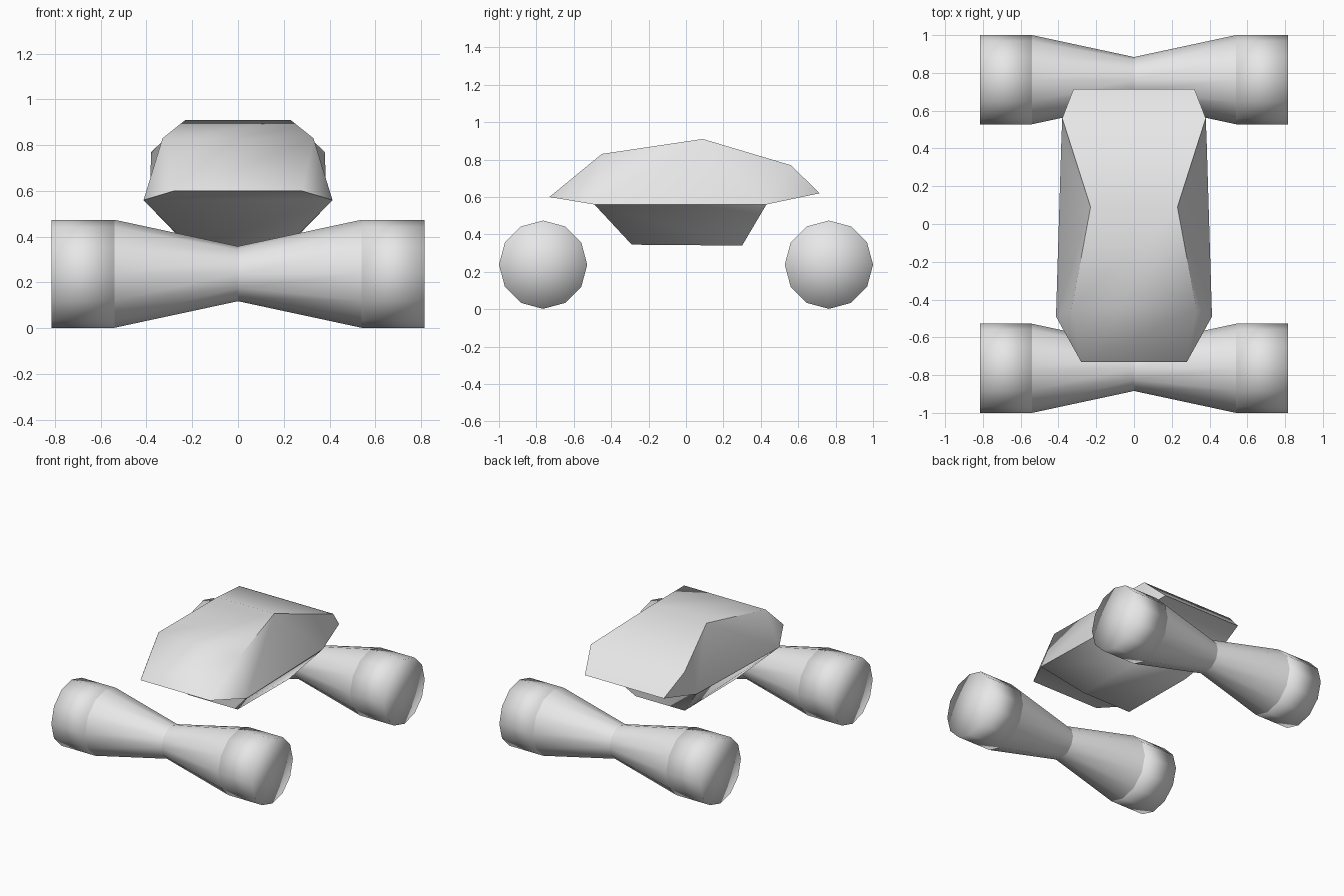
import bpy, bmesh, math
from mathutils import Matrix

cube = bpy.data.objects.get("Cube")
if cube:
    bpy.data.objects.remove(cube, do_unlink=True)

grey = bpy.data.materials.new("light_grey")
grey.use_nodes = True
grey.diffuse_color = (0.8, 0.8, 0.8, 1)
grey.node_tree.nodes["Principled BSDF"].inputs["Base Color"].default_value = (0.8, 0.8, 0.8, 1)


def finish(name, bm, angle):
    """Turn a bmesh into a smooth shaded object with sharp edges kept."""
    bmesh.ops.recalc_face_normals(bm, faces=bm.faces[:])
    mesh = bpy.data.meshes.new(name)
    bm.to_mesh(mesh)
    bm.free()
    mesh.materials.append(grey)
    obj = bpy.data.objects.new(name, mesh)
    bpy.context.collection.objects.link(obj)
    bpy.ops.object.select_all(action='DESELECT')
    obj.select_set(True)
    bpy.context.view_layer.objects.active = obj
    bpy.ops.object.shade_smooth_by_angle(angle=math.radians(angle))


# Body: an outline of (half width, y, z) spanned from side to side
outline = {
    "nose": (0.28, -0.73, 0.60), "hood": (0.33, -0.45, 0.83),
    "peak": (0.23, 0.09, 0.91), "deck": (0.38, 0.56, 0.77),
    "tail": (0.32, 0.715, 0.62), "belt_rear": (0.385, 0.43, 0.56),
    "keel_rear": (0.20, 0.30, 0.34), "keel_front": (0.20, -0.29, 0.345),
    "belt_front": (0.413, -0.49, 0.56),
}
side_faces = [
    "nose hood belt_front", "hood peak belt_front", "peak belt_rear belt_front",
    "peak deck belt_rear", "deck tail belt_rear",
    "belt_front belt_rear keel_rear keel_front",
]
bm = bmesh.new()
sides = [{k: bm.verts.new((s * x, y, z)) for k, (x, y, z) in outline.items()}
         for s in (-1, 1)]
left, right = sides
names = list(outline)
for a, b in zip(names, names[1:] + names[:1]):
    bm.faces.new((left[a], left[b], right[b], right[a]))
for side in sides:
    for face in side_faces:
        bm.faces.new([side[k] for k in face.split()])
finish("body", bm, 66)


# Tapered twelve-sided tube along x, with a corner at the top
def tube(name, x0, r0, x1, r1, y, capped, angle):
    bm = bmesh.new()
    place = (Matrix.Translation(((x0 + x1) / 2, y, 0.238))
             @ Matrix.Rotation(math.radians(90), 4, 'Y'))
    if x1 < x0:
        place = place @ Matrix.Rotation(math.pi, 4, 'Y')
    bmesh.ops.create_cone(bm, cap_ends=capped, cap_tris=capped, segments=12,
                          radius1=r0, radius2=r1, depth=abs(x1 - x0), matrix=place)
    finish(name, bm, angle)


# Wheels and the axle cones that meet at the middle
for end, y in (("front", -0.764), ("rear", 0.764)):
    for side, s in (("left", 1), ("right", -1)):
        tube(f"{end}_{side}_axle", 0, 0.12, s * 0.54, 0.236, y, False, 60)
        tube(f"{end}_{side}_wheel", s * 0.54, 0.236, s * 0.815, 0.236, y, True, 180)
